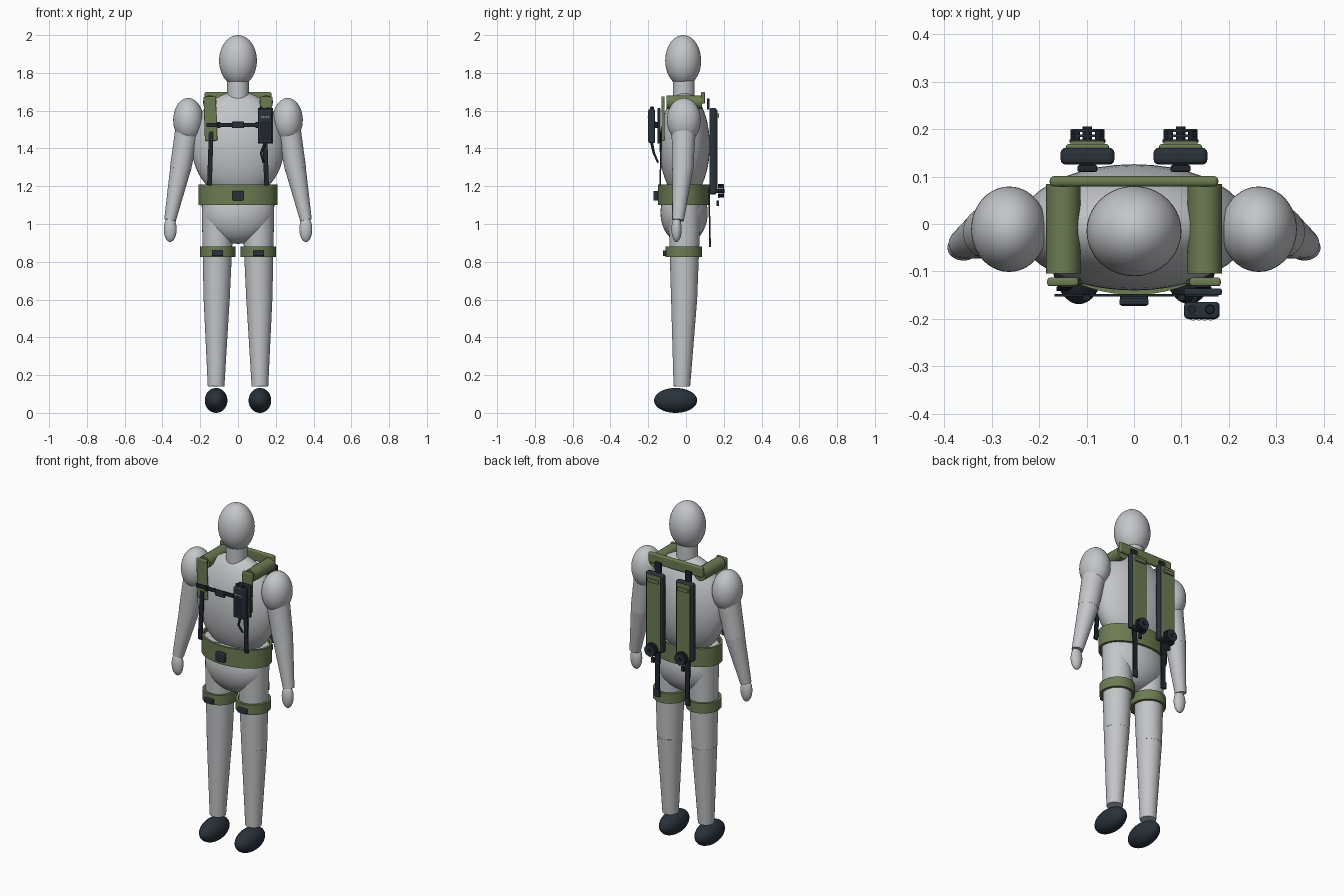
import bpy, bmesh, math
from mathutils import Vector

cube = bpy.data.objects.get("Cube")
if cube:
    bpy.data.objects.remove(cube, do_unlink=True)


def material(name, rgb):
    m = bpy.data.materials.new(name)
    m.use_nodes = True
    m.diffuse_color = (*rgb, 1)
    bsdf = next(n for n in m.node_tree.nodes if n.type == "BSDF_PRINCIPLED")
    bsdf.inputs["Base Color"].default_value = (*rgb, 1)
    return m


GREY = material("body grey", (0.55, 0.56, 0.58))
GREEN = material("olive green", (0.15, 0.20, 0.085))
DARK = material("dark slate", (0.022, 0.032, 0.043))
BLACK = material("strap black", (0.014, 0.018, 0.026))
LIGHT = material("indicator light", (0.6, 0.65, 0.65))


def finish(name, mat, smooth=True):
    ob = bpy.context.object
    ob.name = ob.data.name = name
    ob.data.materials.append(mat)
    if smooth:
        bpy.ops.object.shade_smooth_by_angle(angle=math.radians(40))
    return ob


def ellipsoid(name, mat, loc, radii):
    bpy.ops.mesh.primitive_uv_sphere_add(segments=40, ring_count=24, radius=1, location=loc)
    bpy.context.object.scale = radii
    return finish(name, mat)


def limb(name, mat, a, b, ra, rb, sides=36):
    """Tapered cylinder from point a to point b."""
    a, b = Vector(a), Vector(b)
    d = b - a
    bpy.ops.mesh.primitive_cone_add(vertices=sides, radius1=ra, radius2=rb,
                                    depth=d.length, location=(a + b) / 2)
    bpy.context.object.rotation_mode = "QUATERNION"
    bpy.context.object.rotation_quaternion = d.to_track_quat("Z", "Y")
    return finish(name, mat)


def box(name, mat, loc, size, bevel=0.0, rot=(0, 0, 0)):
    bpy.ops.mesh.primitive_cube_add(size=1, location=loc, rotation=rot)
    ob = bpy.context.object
    for v in ob.data.vertices:
        v.co = [c * s for c, s in zip(v.co, size)]
    finish(name, mat, False)
    if bevel:
        mod = ob.modifiers.new("soft edges", "BEVEL")
        mod.width, mod.segments = bevel, 3
    return ob


def strap(name, mat, a, b, width, thick, bevel=0.0):
    """Flat webbing from a to b, facing front and back."""
    a, b = Vector(a), Vector(b)
    d = b - a
    rot = (math.atan2(-d.y, d.z), math.atan2(d.x, math.hypot(d.y, d.z)), 0)
    return box(name, mat, (a + b) / 2, (width, thick, d.length), bevel, rot)


def band(name, mat, loc, rx, ry, height, thick):
    """Open elliptical hoop."""
    bm = bmesh.new()
    n, h = 56, height / 2
    profile = [(0, -h), (0, h), (-thick, h), (-thick, -h)]
    rows = []
    for i in range(n):
        t = math.tau * i / n
        rows.append([bm.verts.new(((rx + o) * math.cos(t), (ry + o) * math.sin(t), z))
                     for o, z in profile])
    for i in range(n):
        p, q = rows[i], rows[(i + 1) % n]
        for k in range(4):
            j = (k + 1) % 4
            bm.faces.new((p[k], q[k], q[j], p[j]))
    bmesh.ops.recalc_face_normals(bm, faces=bm.faces)
    me = bpy.data.meshes.new(name)
    bm.to_mesh(me)
    bm.free()
    ob = bpy.data.objects.new(name, me)
    bpy.context.collection.objects.link(ob)
    bpy.ops.object.select_all(action="DESELECT")
    ob.select_set(True)
    bpy.context.view_layer.objects.active = ob
    ob.location = loc
    return finish(name, mat)


# Head and trunk
ellipsoid("head", GREY, (0, -0.015, 1.865), (0.1, 0.095, 0.135))
limb("neck", GREY, (0, -0.012, 1.62), (0, -0.012, 1.78), 0.058, 0.058)
ellipsoid("torso", GREY, (0, -0.007, 1.415), (0.245, 0.133, 0.285))
ellipsoid("pelvis", GREY, (0, -0.01, 1.06), (0.19, 0.125, 0.165))

# Limbs, feet and leg bands
for s, side in ((-1, "right"), (1, "left")):
    shoulder, elbow, wrist = (s * .268, -.012, 1.5), (s * .305, -.018, 1.29), (s * .36, -.042, 1.02)
    ellipsoid(side + "_shoulder", GREY, (s * 0.263, -0.011, 1.55), (0.08, 0.09, 0.117))
    limb(side + "_upper_arm", GREY, shoulder, elbow, 0.064, 0.056)
    ellipsoid(side + "_elbow", GREY, elbow, (0.055, 0.055, 0.055))
    limb(side + "_forearm", GREY, elbow, wrist, 0.055, 0.031)
    ellipsoid(side + "_hand", GREY, (s * 0.359, -0.05, 0.972), (0.034, 0.027, 0.067))
    knee = (s * 0.113, -0.01, 0.6)
    limb(side + "_thigh", GREY, (s * 0.105, -0.007, 1.19), knee, 0.089, 0.069)
    ellipsoid(side + "_knee", GREY, knee, (0.068, 0.068, 0.068))
    limb(side + "_shin", GREY, knee, (s * 0.116, -0.022, 0.14), 0.069, 0.044)
    ellipsoid(side + "_foot", DARK, (s * 0.116, -0.055, 0.066), (0.06, 0.114, 0.066))
    band(side + "_thigh_band", GREEN, (s * 0.108, -0.012, 0.853), 0.094, 0.097, 0.058, 0.015)
    box(side + "_thigh_buckle", DARK, (s * 0.109, -0.114, 0.845), (0.058, 0.018, 0.03), 0.005)

# Waist belt
band("waist_belt", GREEN, (0, -0.012, 1.155), 0.21, 0.137, 0.108, 0.014)
box("belt_buckle", DARK, (0, -0.16, 1.15), (0.058, 0.026, 0.052), 0.006)

# Shoulder harness and back yoke
box("yoke_bar", GREEN, (0, 0.09, 1.668), (0.355, 0.022, 0.062), 0.009)
for s, side in ((-1, "right"), (1, "left")):
    limb(side + "_shoulder_pad", GREEN, (s * 0.149, -0.104, 1.645), (s * 0.149, 0.084, 1.645),
         0.036, 0.036)
    strap(side + "_chest_pad", GREEN, (s * 0.142, -0.122, 1.44), (s * 0.15, -0.122, 1.675),
          0.066, 0.018, 0.006)
    strap(side + "_front_webbing", BLACK, (s * 0.151, -0.137, 1.205),
          (s * 0.142, -0.13, 1.49), 0.025, 0.008)

# Sternum strap
box("sternum_strap", BLACK, (0.005, -0.15, 1.525), (0.345, 0.006, 0.022))
box("sternum_buckle", DARK, (0, -0.164, 1.525), (0.062, 0.014, 0.036), 0.004)
for s in (-1, 1):
    box("sternum_slider", BLACK, (s * 0.1, -0.155, 1.525), (0.016, 0.012, 0.032), 0.002)

# Chest radio on the left side
box("radio_mount", DARK, (0.145, -0.143, 1.52), (0.08, 0.014, 0.19), 0.004)
box("radio_body", DARK, (0.143, -0.182, 1.518), (0.075, 0.036, 0.18), 0.009)
box("radio_face", BLACK, (0.143, -0.199, 1.495), (0.054, 0.005, 0.1), 0.002)
limb("radio_knob", BLACK, (0.122, -0.18, 1.6), (0.122, -0.18, 1.622), 0.009, 0.009, 16)
limb("radio_antenna_base", BLACK, (0.16, -0.18, 1.6), (0.16, -0.18, 1.618), 0.011, 0.009, 16)
for i in range(4):
    box("radio_light", LIGHT, (0.125 + i * 0.012, -0.201, 1.567), (0.007, 0.004, 0.006))
limb("radio_cable_upper", BLACK, (0.145, -0.183, 1.435), (0.122, -0.17, 1.375), 0.008, 0.006, 12)
limb("radio_cable_lower", BLACK, (0.122, -0.17, 1.375), (0.135, -0.148, 1.325), 0.006, 0.005, 12)

# Twin back units with release knobs
for s, side in ((-1, "right"), (1, "left")):
    x = s * 0.098
    box(side + "_back_case", DARK, (x, 0.143, 1.385), (0.114, 0.036, 0.46), 0.012)
    box(side + "_back_cover", GREEN, (x, 0.161, 1.385), (0.09, 0.014, 0.44), 0.004)
    box(side + "_cover_lip", GREEN, (x, 0.17, 1.575), (0.072, 0.01, 0.022), 0.003)
    box(side + "_hanger", BLACK, (x, 0.117, 1.635), (0.042, 0.014, 0.06), 0.004)
    strap(side + "_rear_webbing", BLACK, (x, 0.127, 0.878), (x, 0.122, 1.19), 0.028, 0.008)
    box(side + "_webbing_end", DARK, (x, 0.127, 0.9), (0.034, 0.012, 0.045), 0.003)
    # Stacked knob discs, spindle and grip studs
    limb(side + "_spindle", BLACK, (x, 0.16, 1.175), (x, 0.205, 1.175), 0.01, 0.01, 16)
    for y, r in ((0.175, 0.038), (0.186, 0.035), (0.197, 0.034)):
        limb(side + "_knob_disc", DARK, (x, y - 0.003, 1.175), (x, y + 0.003, 1.175), r, r, 28)
    for k in range(8):
        a = math.tau * k / 8
        px, pz = x + 0.03 * math.cos(a), 1.175 + 0.03 * math.sin(a)
        limb(side + "_knob_stud", BLACK, (px, 0.17, pz), (px, 0.199, pz), 0.006, 0.006, 10)
    box(side + "_release_tab", DARK, (x, 0.168, 1.11), (0.02, 0.014, 0.03), 0.003)
